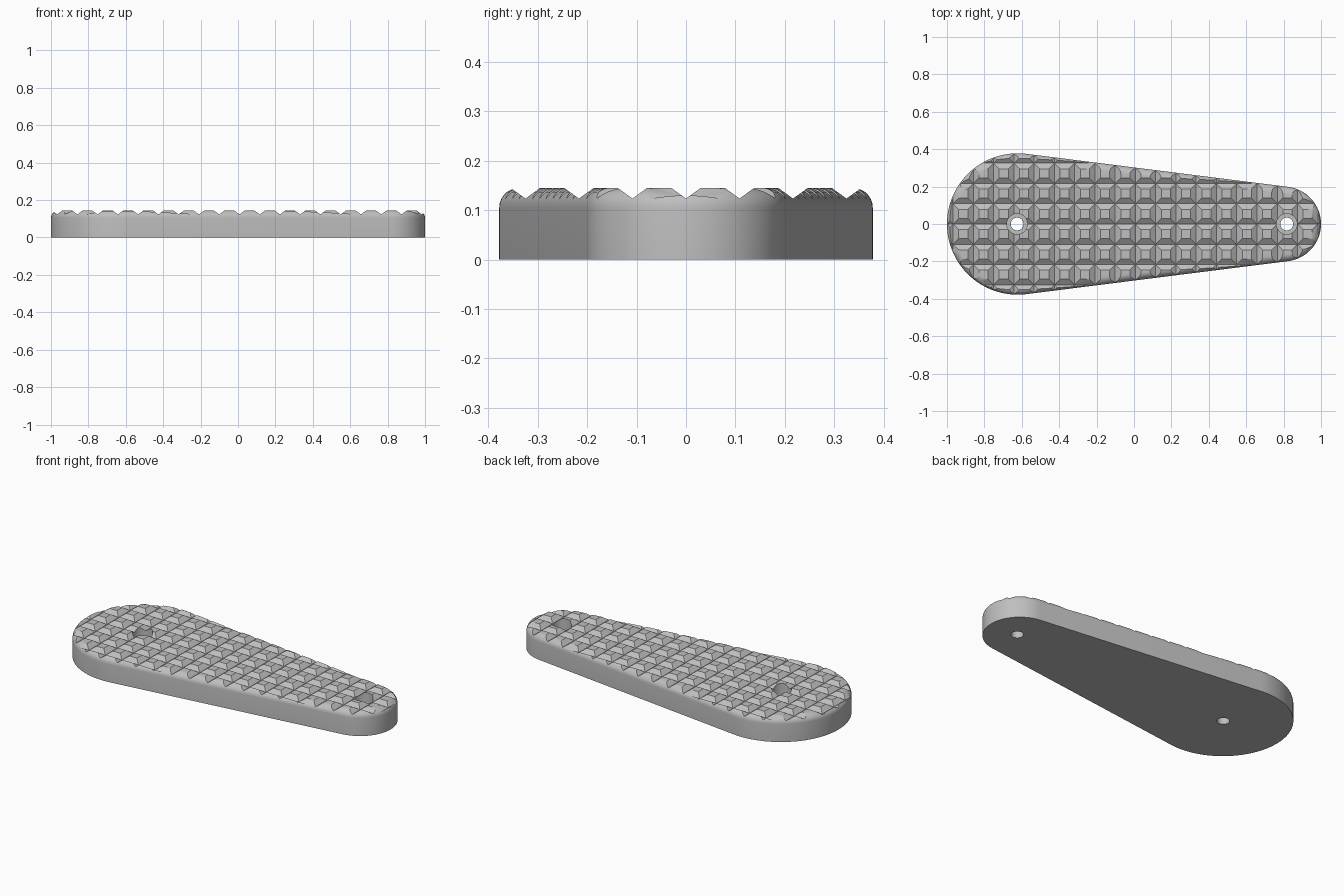
import bpy, bmesh, math

if "Cube" in bpy.data.objects:
    bpy.data.objects.remove(bpy.data.objects["Cube"])

TOP, FILLET, PITCH = 0.145, 0.04, 0.1083
C1, R1 = -0.622, 0.378      # wide end centre and radius
C2, R2 = 0.80, 0.20         # narrow end centre and radius

grey = bpy.data.materials.new("grey")
grey.diffuse_color = (0.52, 0.52, 0.52, 1)
grey.use_nodes = True
grey.node_tree.nodes["Principled BSDF"].inputs["Base Color"].default_value = grey.diffuse_color


def make_object(name, bm):
    bmesh.ops.recalc_face_normals(bm, faces=bm.faces)
    mesh = bpy.data.meshes.new(name)
    bm.to_mesh(mesh)
    bm.free()
    mesh.materials.append(grey)
    obj = bpy.data.objects.new(name, mesh)
    bpy.context.collection.objects.link(obj)
    return obj


def loft(bm, rings):
    """Skin stacked rings of points and cap both ends."""
    rows = [[bm.verts.new(p) for p in ring] for ring in rings]
    n = len(rows[0])
    for a, b in zip(rows, rows[1:]):
        for i in range(n):
            j = (i + 1) % n
            bm.faces.new((a[i], a[j], b[j], b[i]))
    bm.faces.new(rows[0][::-1])
    bm.faces.new(rows[-1])


def outline(inset, z):
    """Two arcs of different radius joined by their tangent lines."""
    t = math.acos((R1 - R2) / (C2 - C1))
    pts = []
    for c, r, a0, a1, n in ((C2, R2, -t, t, 32), (C1, R1, t, 2 * math.pi - t, 56)):
        for i in range(n + 1):
            a = a0 + (a1 - a0) * i / n
            pts.append((c + (r - inset) * math.cos(a), (r - inset) * math.sin(a), z))
    return pts


def grooves(name, along_x, centres):
    """Row of V-shaped bars."""
    section = [(0, 0.1235), (0.0367, 0.15), (0.0367, 0.2), (-0.0367, 0.2), (-0.0367, 0.15)]
    bm = bmesh.new()
    for c in centres:
        loft(bm, [[(e, c + s, z) if along_x else (c + s, e, z) for s, z in section]
                  for e in (-1.2, 1.2)])
    return make_object(name, bm)


def screw_holes():
    """Through holes with a wider bore for the screw head."""
    bm = bmesh.new()
    n = 32
    for x in (-0.625, 0.817):
        loft(bm, [[(x + r * math.cos(2 * math.pi * i / n), r * math.sin(2 * math.pi * i / n), z)
                   for i in range(n)]
                  for r, z in ((0.034, -0.1), (0.034, 0.06), (0.055, 0.0602), (0.055, 0.3))])
    return make_object("screw_hole_cutter", bm)


# Plate with a rounded upper rim
bm = bmesh.new()
rings = [outline(0, 0)]
for k in range(8):
    a = math.pi / 2 * k / 7
    rings.append(outline(FILLET * (1 - math.cos(a)), TOP - FILLET + FILLET * math.sin(a)))
loft(bm, rings)
plate = make_object("grip_plate", bm)

# Crossing grooves leave a grid of studs; then the screw holes
cutters = [
    grooves("lengthwise_groove_cutter", True, [PITCH * k for k in range(-3, 4)]),
    grooves("crosswise_groove_cutter", False, [-0.642 + PITCH * k for k in range(-3, 16)]),
    screw_holes(),
]
bpy.context.view_layer.objects.active = plate
for cutter in cutters:
    cutter.hide_render = True
    mod = plate.modifiers.new(cutter.name, 'BOOLEAN')
    mod.operation = 'DIFFERENCE'
    mod.solver = 'EXACT'
    mod.object = cutter
    bpy.ops.object.modifier_apply(modifier=mod.name)
for cutter in cutters:
    bpy.data.objects.remove(cutter)

# Smooth rim and hole walls, crisp studs
bpy.ops.object.select_all(action='DESELECT')
plate.select_set(True)
bpy.ops.object.shade_smooth_by_angle(angle=math.radians(25))
